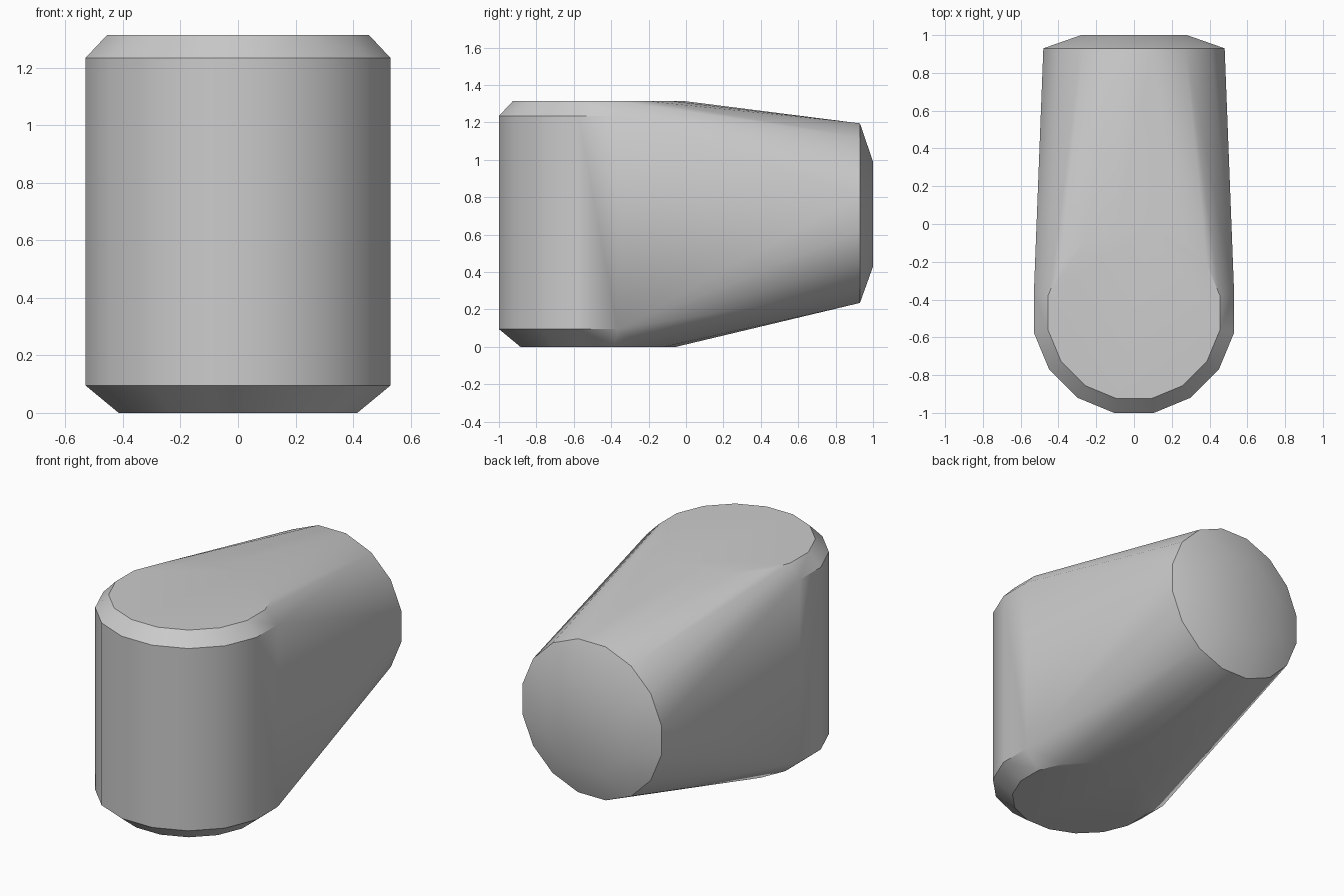
import bpy
import bmesh
import math
from mathutils import Vector

cube = bpy.data.objects.get("Cube")
if cube:
    bpy.data.objects.remove(cube, do_unlink=True)

grey = bpy.data.materials.new("plain grey")
grey.use_nodes = True
colour = (0.6, 0.6, 0.6, 1.0)
grey.diffuse_color = colour
grey.node_tree.nodes["Principled BSDF"].inputs["Base Color"].default_value = colour


def ring(bm, centre, u, v, apothem, sides=16):
    """Regular polygon with a flat side facing each axis."""
    radius = apothem / math.cos(math.pi / sides)
    for i in range(sides):
        a = (i + 0.5) * 2 * math.pi / sides
        bm.verts.new(Vector(centre) + radius * (math.cos(a) * Vector(u) + math.sin(a) * Vector(v)))


X, Y, Z = (1, 0, 0), (0, 1, 0), (0, 0, 1)
bm = bmesh.new()

# Upright barrel with bevelled rims
for z, r in ((0.0, 0.415), (0.095, 0.53), (1.235, 0.53), (1.315, 0.455)):
    ring(bm, (0, -0.47, z), X, Y, r)

# Round rear end with a shallow cap
ring(bm, (0, 0.93, 0.715), X, Z, 0.48)
ring(bm, (0, 1.0, 0.71), X, Z, 0.28, sides=8)

# Stretch one skin over the barrel and the rear end
hull = bmesh.ops.convex_hull(bm, input=bm.verts[:])
bmesh.ops.delete(bm, geom=[v for v in bm.verts if not v.link_faces], context='VERTS')
bmesh.ops.dissolve_limit(bm, angle_limit=math.radians(0.5), verts=bm.verts[:], edges=bm.edges[:])
bmesh.ops.recalc_face_normals(bm, faces=bm.faces[:])

mesh = bpy.data.meshes.new("elbow_body")
bm.to_mesh(mesh)
bm.free()
mesh.materials.append(grey)
body = bpy.data.objects.new("elbow_body", mesh)
bpy.context.collection.objects.link(body)

# Smooth sides, sharp rims
bpy.context.view_layer.objects.active = body
body.select_set(True)
bpy.ops.object.shade_smooth_by_angle(angle=math.radians(30))
